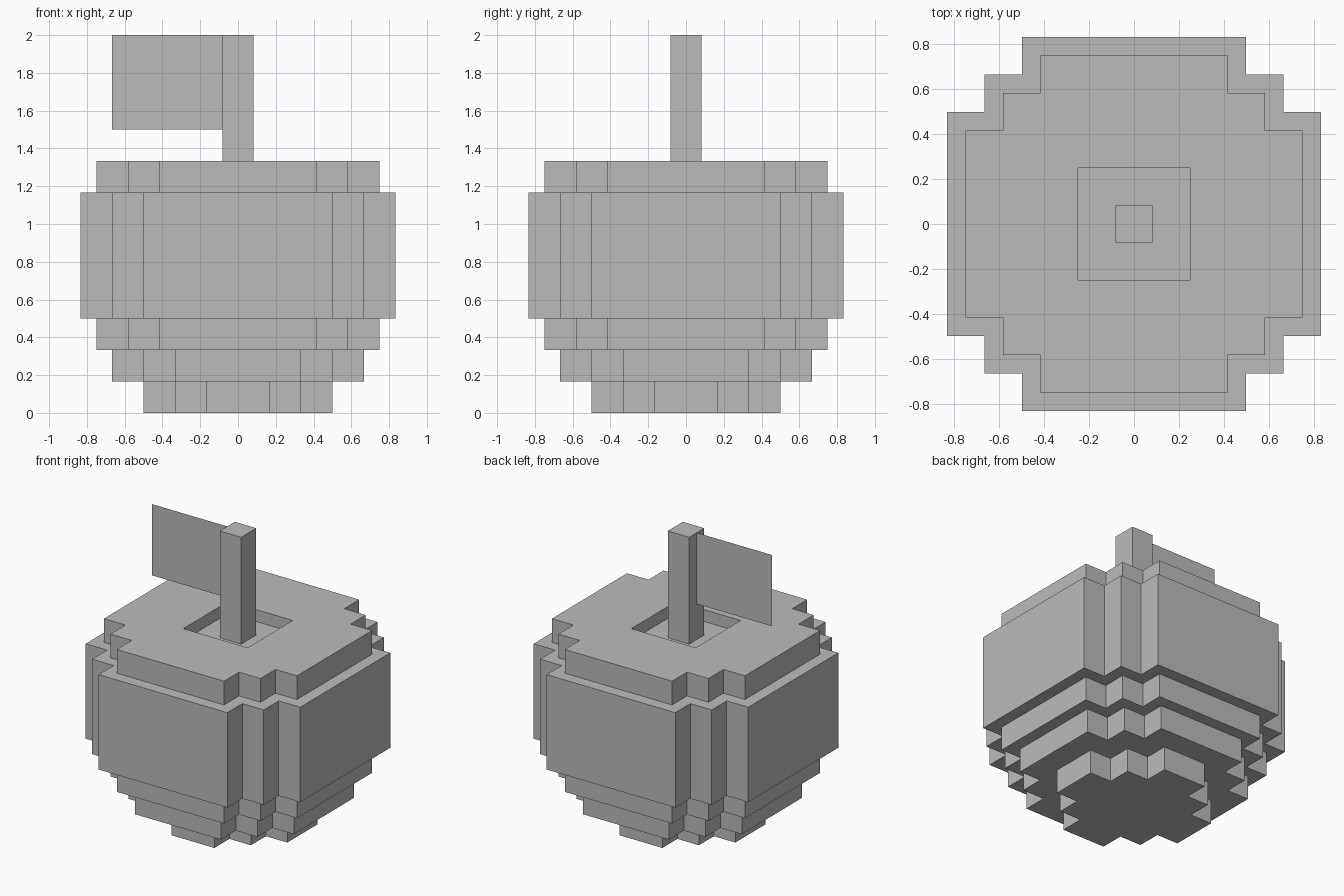
import bpy, bmesh
from mathutils import Matrix, Vector

cube = bpy.data.objects.get("Cube")
if cube:
    bpy.data.objects.remove(cube, do_unlink=True)

U = 1 / 6   # one block of the stepped shape

grey = bpy.data.materials.new("neutral grey")
grey.use_nodes = True
COLOUR = (0.5, 0.5, 0.5, 1)
grey.diffuse_color = COLOUR
grey.node_tree.nodes["Principled BSDF"].inputs["Base Color"].default_value = COLOUR


def add_object(name, bm):
    mesh = bpy.data.meshes.new(name)
    bm.to_mesh(mesh)
    bm.free()
    mesh.materials.append(grey)
    obj = bpy.data.objects.new(name, mesh)
    bpy.context.collection.objects.link(obj)
    return obj


def stepped_ring(bm, r, z, step):
    """Closed outline of a square of half-width r with two-step corners."""
    a, b, c = r, r - step, r - 2 * step
    corner = [(a, c), (b, c), (b, b), (c, b), (c, a)]
    verts = []
    for _ in range(4):
        verts += [bm.verts.new((x, y, z)) for x, y in corner]
        corner = [(-y, x) for x, y in corner]
    return verts


# Body: one skin through stepped outlines, ending in the square stem hollow
# (half-width, height, corner step), all in blocks
levels = [
    (3, 0, 1), (3, 1, 1),
    (4, 1, 1), (4, 2, 1),
    (4.5, 2, 1), (4.5, 3, 1),
    (5, 3, 1), (5, 7, 1),
    (4.5, 7, 1), (4.5, 8, 1),
    (1.5, 8, 0), (1.5, 7.5, 0),
]
bm = bmesh.new()
rings = [stepped_ring(bm, r * U, z * U, s * U) for r, z, s in levels]
for low, high in zip(rings, rings[1:]):
    n = len(low)
    for i in range(n):
        j = (i + 1) % n
        bm.faces.new((low[i], low[j], high[j], high[i]))
bm.faces.new(rings[0][::-1])      # underside
bm.faces.new(rings[-1][::5])      # floor of the hollow
bmesh.ops.remove_doubles(bm, verts=bm.verts, dist=0.0001)
bmesh.ops.recalc_face_normals(bm, faces=bm.faces)
add_object("body", bm)

# Stem: square post standing on the floor of the hollow
bm = bmesh.new()
bottom, top = 7.5 * U, 2.0
bmesh.ops.create_cube(bm, size=1, matrix=Matrix.Translation((0, 0, (bottom + top) / 2))
                      @ Matrix.Diagonal((U, U, top - bottom, 1)))
add_object("stem", bm)

# Leaf: thin upright sheet on the right of the stem
bm = bmesh.new()
x0, x1, z0, z1 = -4 * U, -U / 2, 9 * U, 12 * U
bm.faces.new([bm.verts.new(Vector((x, 0, z)))
              for x, z in ((x0, z0), (x1, z0), (x1, z1), (x0, z1))])
add_object("leaf", bm)
